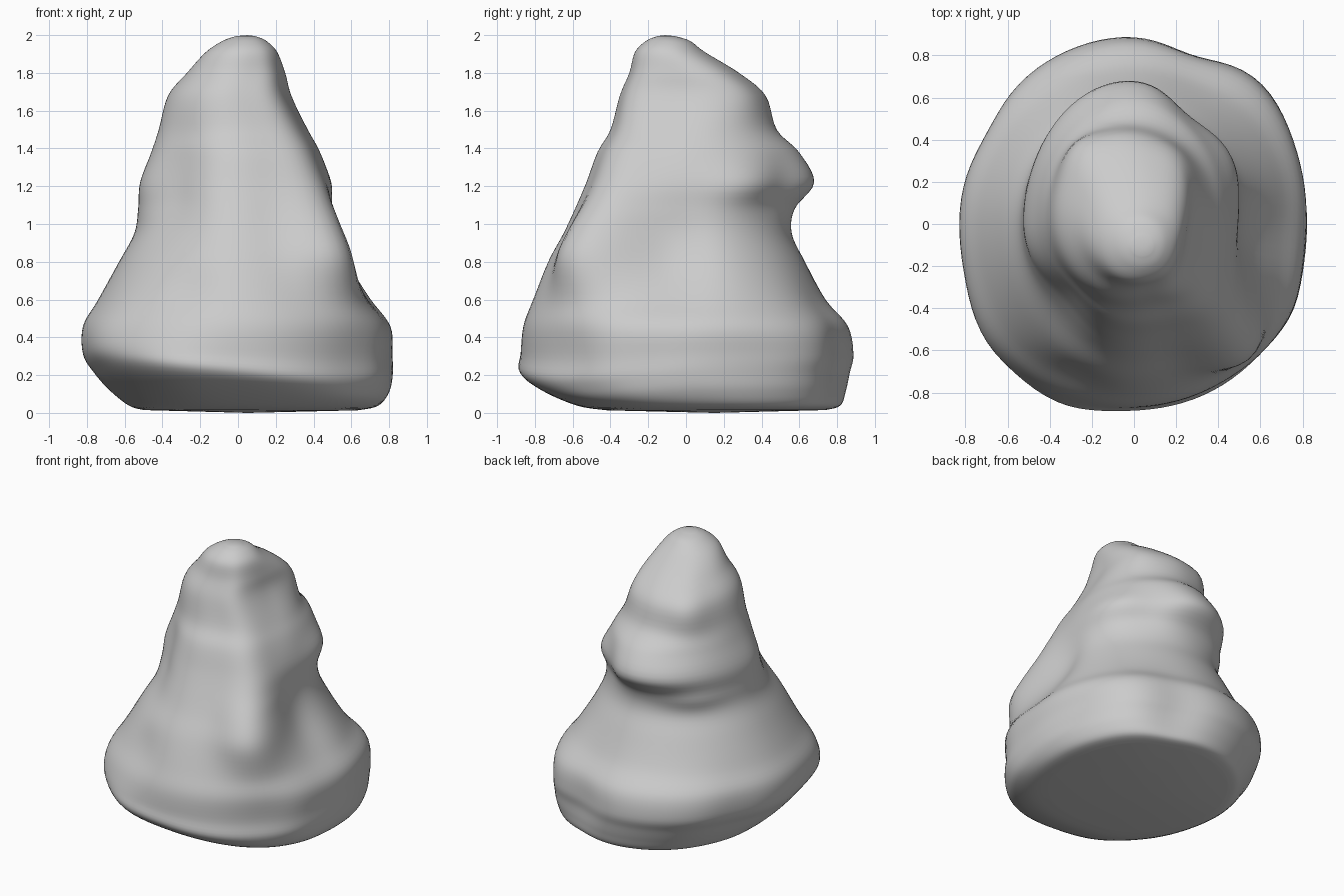
import bpy, math
from math import pi, exp, cos, sin

# height, left, right, front, back extents of each slice
SLICES = [
    (0.015, -0.50, 0.64, -0.42, 0.74), (0.04, -0.58, 0.74, -0.57, 0.82),
    (0.12, -0.68, 0.80, -0.75, 0.85), (0.21, -0.76, 0.82, -0.87, 0.87),
    (0.31, -0.82, 0.82, -0.87, 0.89), (0.46, -0.82, 0.82, -0.86, 0.86),
    (0.60, -0.74, 0.73, -0.81, 0.74), (0.80, -0.63, 0.61, -0.73, 0.63),
    (0.95, -0.55, 0.54, -0.65, 0.56), (1.08, -0.53, 0.51, -0.59, 0.575),
    (1.22, -0.52, 0.49, -0.53, 0.68), (1.38, -0.46, 0.44, -0.47, 0.60),
    (1.50, -0.42, 0.38, -0.40, 0.48), (1.68, -0.37, 0.29, -0.35, 0.42),
    (1.80, -0.27, 0.255, -0.30, 0.28), (1.91, -0.17, 0.21, -0.27, 0.10),
    (1.97, -0.08, 0.15, -0.21, 0.02), (1.995, -0.01, 0.09, -0.15, -0.06),
]
# bulges and hollows: angle, height, angular spread, height spread, amount
BUMPS = [
    (-42, 0.92, 18, 0.28, 0.31), (-47, 1.35, 17, 0.25, 0.10),
    (-52, 1.7, 17, 0.2, 0.08), (-10, 1.65, 20, 0.25, -0.06),
    (-5, 0.80, 16, 0.28, -0.09), (45, 0.3, 20, 0.3, 0.05),
    (69, 0.3, 14, 0.3, -0.05), (-118, 0.2, 18, 0.2, 0.07),
    (-143, 0.3, 17, 0.25, 0.06), (-28, 0.3, 12, 0.2, 0.03),
    (-45, 0.06, 28, 0.09, 0.09), (40, 1.72, 22, 0.15, 0.09),
    (24, 1.22, 16, 0.11, 0.06), (56, 1.22, 18, 0.16, -0.07),
    (130, 1.05, 22, 0.08, 0.05), (125, 1.4, 22, 0.1, -0.03),
    (130, 1.65, 20, 0.2, 0.09), (-134, 1.2, 24, 0.28, -0.14),
    (150, 0.3, 14, 0.25, -0.03), (-112, 0.65, 13, 0.15, -0.03),
]
N, STEPS = 96, 5


def spline(a, b, c, d, t):
    return tuple(q + 0.5 * t * (r - p + t * (2*p - 5*q + 4*r - s + t * (3*(q - r) + s - p)))
                 for p, q, r, s in zip(a, b, c, d))


def scale(deg, z):
    k = 1.0
    for ang, h, sa, sh, amt in BUMPS:
        da = (deg - ang + 180) % 360 - 180
        k += amt * exp(-(da / sa) ** 2 - ((z - h) / sh) ** 2)
    return k


# smooth stack of slices
rings = []
for i in range(len(SLICES) - 1):
    pts = [SLICES[min(max(i + j, 0), len(SLICES) - 1)] for j in (-1, 0, 1, 2)]
    rings += [spline(*pts, s / STEPS) for s in range(STEPS)]
rings.append(SLICES[-1])

verts, faces = [], []
for z, l, r, f, b in rings:
    # front and back halves share a steady axis through the middle heights
    cx = (l + r) / 2
    cy = (f + b) / 2 * (1 - exp(-((z - 1.0) / 0.55) ** 4))
    for k in range(N):
        a = 2 * pi * k / N
        m = scale(math.degrees(a), z)
        x = cx + (r - l) / 2 * cos(a) * m
        y = cy + (b - cy if sin(a) > 0 else cy - f) * sin(a) * m
        # the lower front edge rises towards the left
        tilt = -0.085 * x * exp(-((z - 0.22) / 0.13) ** 2) * max(0, -sin(a))
        verts.append((x, y, z + tilt))
for i in range(len(rings) - 1):
    for k in range(N):
        n = (k + 1) % N
        faces.append((i*N + k, i*N + n, (i+1)*N + n, (i+1)*N + k))

# rounded peak and flat underside
top = len(verts)
verts += [(0.05, -0.11, 2.0), (0.05, 0.15, 0.0)]
last = (len(rings) - 1) * N
for k in range(N):
    n = (k + 1) % N
    faces += [(last + k, last + n, top), (n, k, top + 1)]

mesh = bpy.data.meshes.new("boulder")
mesh.from_pydata(verts, [], faces)
mesh.update()
rock = bpy.data.objects.new("boulder", mesh)
bpy.context.collection.objects.link(rock)
bpy.context.view_layer.objects.active = rock
rock.select_set(True)
bpy.ops.object.shade_smooth_by_angle(angle=math.radians(50))
